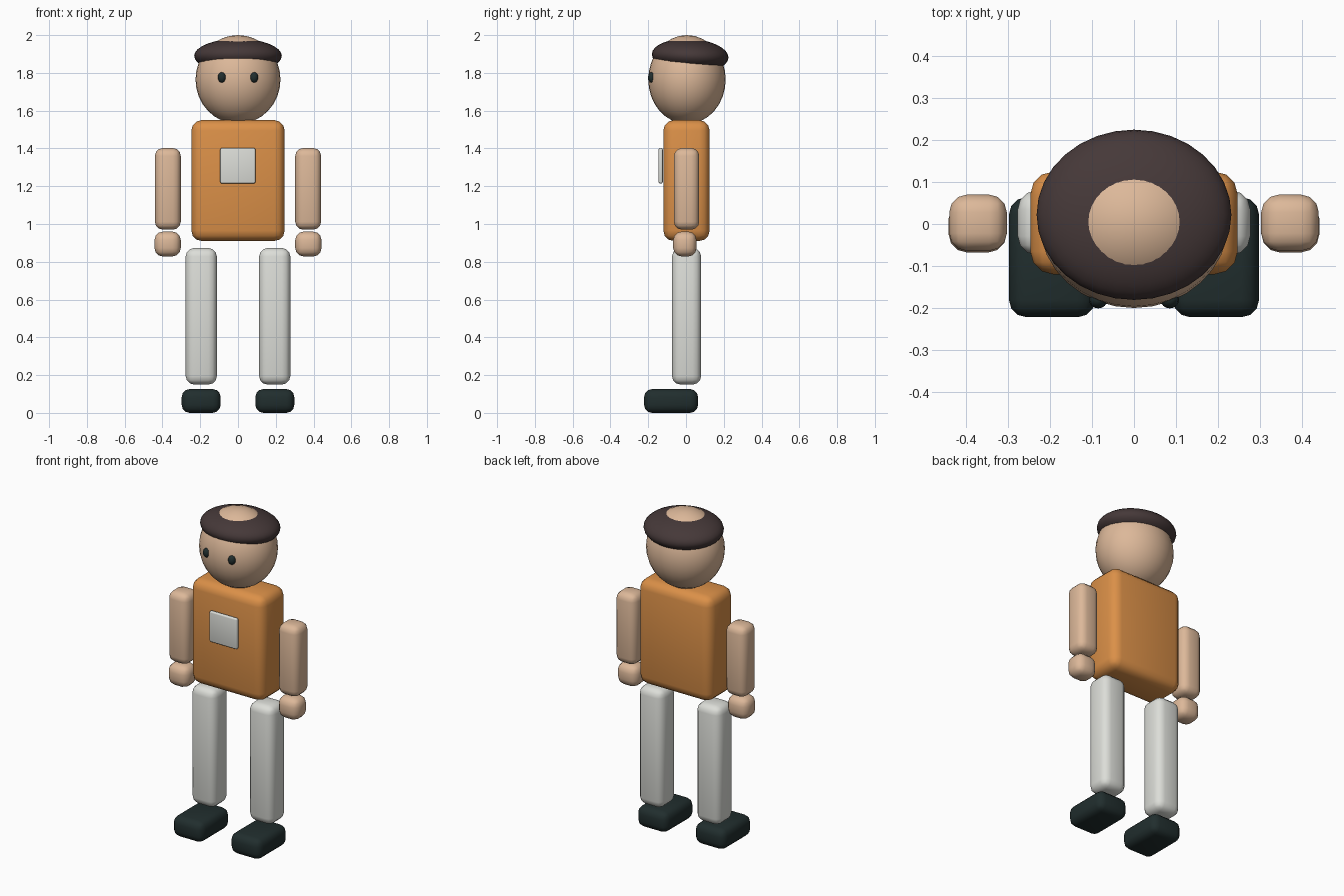
import bpy
import math
from mathutils import Vector

default = bpy.data.objects.get("Cube")
if default:
    bpy.data.objects.remove(default, do_unlink=True)


def material(name, rgb):
    mat = bpy.data.materials.new(name)
    mat.use_nodes = True
    colour = (*rgb, 1.0)
    mat.diffuse_color = colour
    mat.node_tree.nodes["Principled BSDF"].inputs["Base Color"].default_value = colour
    return mat


SKIN = material("skin", (0.72, 0.48, 0.32))
ORANGE = material("orange_shirt", (0.71, 0.28, 0.065))
WHITE = material("off_white", (0.72, 0.73, 0.69))
HAIR = material("dark_brown", (0.06, 0.04, 0.04))
DARK = material("dark_green", (0.015, 0.027, 0.027))


def finish(name, mat):
    obj = bpy.context.object
    obj.name = obj.data.name = name
    obj.data.materials.append(mat)
    return obj


def rounded_box(name, low, high, bevel, mat, segments=3):
    """Box between two corners with rounded edges."""
    low, high = Vector(low), Vector(high)
    bpy.ops.mesh.primitive_cube_add(size=1, location=(low + high) / 2)
    obj = finish(name, mat)
    obj.scale = high - low
    bpy.ops.object.transform_apply(location=False, rotation=False, scale=True)
    mod = obj.modifiers.new("rounding", 'BEVEL')
    mod.width = bevel
    mod.segments = segments
    bpy.ops.object.shade_smooth()
    return obj


def ellipsoid(name, centre, radii, mat, tilt=0.0, segments=32):
    bpy.ops.mesh.primitive_uv_sphere_add(segments=segments, ring_count=segments // 2,
                                         radius=1, location=centre)
    obj = finish(name, mat)
    obj.scale = radii
    obj.rotation_euler.x = math.radians(tilt)
    bpy.ops.object.shade_smooth()
    return obj


# Head with a cap of hair that leaves the crown bare
ellipsoid("head", (0, 0.005, 1.765), (0.225, 0.205, 0.235), SKIN)
ellipsoid("hair", (0, 0.022, 1.89), (0.232, 0.203, 0.09), HAIR, tilt=-3)

# Torso and chest patch
rounded_box("torso", (-0.247, -0.12, 0.91), (0.247, 0.125, 1.55), 0.055, ORANGE)
rounded_box("chest_patch", (-0.094, -0.145, 1.215), (0.092, -0.123, 1.402), 0.008, WHITE)


def side_box(name, side, x, y, z, bevel, mat):
    """Rounded box given by its ranges on the left, mirrored for the right."""
    xs = sorted(side * v for v in x)
    rounded_box(name, (xs[0], y[0], z[0]), (xs[1], y[1], z[1]), bevel, mat)


# Paired parts
for label, side in (("left", 1), ("right", -1)):
    ellipsoid(label + "_eye", (side * 0.085, -0.18, 1.776), (0.022, 0.021, 0.028),
              DARK, segments=16)
    side_box(label + "_arm", side, (0.303, 0.44), (-0.064, 0.07), (0.97, 1.402), 0.042, SKIN)
    side_box(label + "_hand", side, (0.303, 0.442), (-0.068, 0.056), (0.828, 0.96), 0.045, SKIN)
    side_box(label + "_leg", side, (0.112, 0.277), (-0.074, 0.08), (0.15, 0.873), 0.045, WHITE)
    side_box(label + "_shoe", side, (0.092, 0.298), (-0.222, 0.064), (0.0, 0.126), 0.042, DARK)
